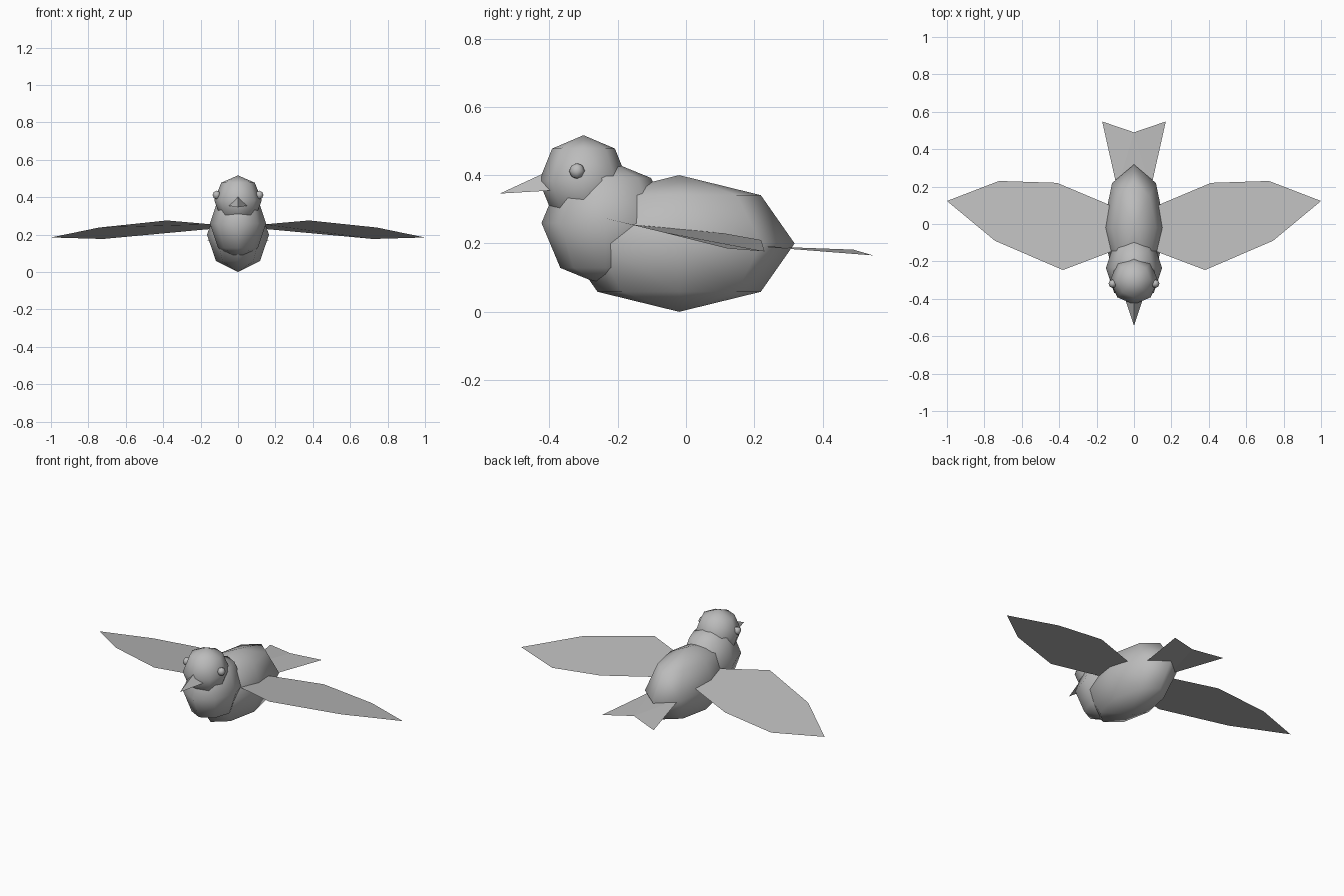
import bpy

if "Cube" in bpy.data.objects:
    bpy.data.objects.remove(bpy.data.objects["Cube"])

# One plain grey for the whole bird
grey = bpy.data.materials.new("plain_grey")
grey.diffuse_color = (0.5, 0.5, 0.5, 1)
grey.use_nodes = True
grey.node_tree.nodes["Principled BSDF"].inputs["Base Color"].default_value = grey.diffuse_color


def ellipsoid(name, centre, radii, segments=8, rings=4):
    """Low-poly smooth ball with a vertical pole axis."""
    bpy.ops.mesh.primitive_uv_sphere_add(segments=segments, ring_count=rings, radius=1, location=centre)
    ob = bpy.context.object
    ob.name = name
    ob.scale = radii
    bpy.ops.object.transform_apply(location=False, rotation=False, scale=True)
    bpy.ops.object.shade_smooth()
    ob.data.materials.append(grey)
    return ob


def sheet(name, points, faces):
    """Flat-faced part from a few corner points."""
    mesh = bpy.data.meshes.new(name)
    mesh.from_pydata(points, [], faces)
    mesh.materials.append(grey)
    ob = bpy.data.objects.new(name, mesh)
    bpy.context.collection.objects.link(ob)
    return ob


# Rounded masses
ellipsoid("body", (0, -0.02, 0.2), (0.166, 0.338, 0.2))
ellipsoid("breast", (0, -0.235, 0.26), (0.15, 0.188, 0.186))
ellipsoid("head", (0, -0.3, 0.383), (0.127, 0.13, 0.134))

# Beak: three-sided spike sunk into the head
sheet("beak",
      [(0, -0.545, 0.346), (0, -0.40, 0.413), (-0.05, -0.395, 0.355), (0.05, -0.395, 0.355)],
      [(0, 1, 2), (0, 3, 1), (0, 2, 3), (1, 3, 2)])

# Wing outline from root, along the leading edge, round the tip and back
wing = [(0.05, -0.12, 0.248), (0.14, -0.155, 0.255), (0.38, -0.246, 0.276), (0.743, -0.09, 0.238),
        (1.0, 0.123, 0.185), (0.722, 0.23, 0.177), (0.412, 0.22, 0.21), (0.15, 0.11, 0.23), (0.05, 0.06, 0.235)]

# Paired wings and eyes
for side, s in (("left", -1), ("right", 1)):
    points = [(s * x, y, z) for x, y, z in wing]
    order = list(range(len(wing)))
    sheet(side + "_wing", points, [order[::s]])
    ellipsoid(side + "_eye", (s * 0.114, -0.319, 0.412), (0.022, 0.023, 0.023))

# Forked tail
sheet("tail",
      [(-0.09, 0.19, 0.193), (0.09, 0.19, 0.193), (0.17, 0.548, 0.165), (0, 0.49, 0.182), (-0.17, 0.548, 0.165)],
      [(0, 1, 3), (1, 2, 3), (0, 3, 4)])
